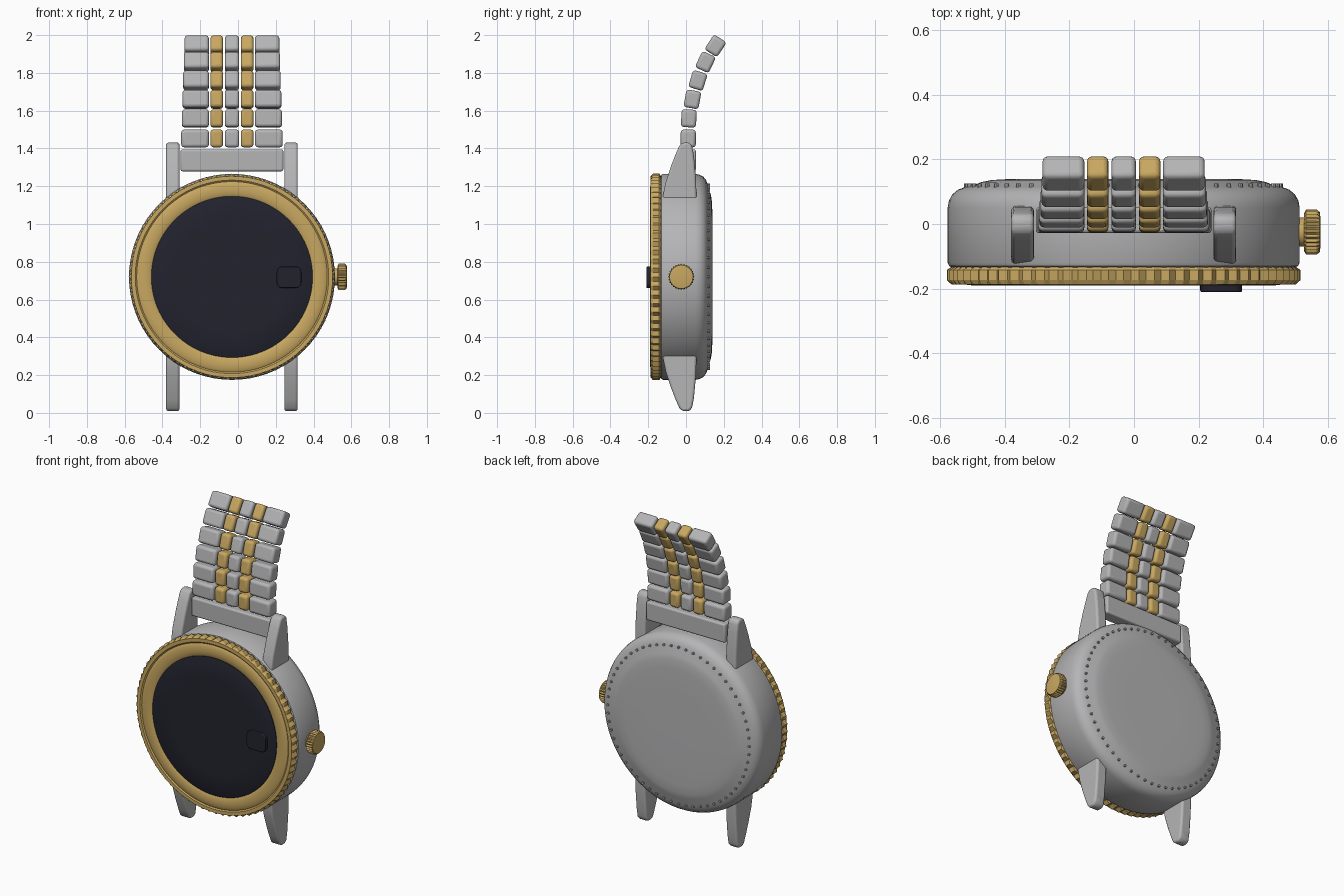
import bpy, bmesh, math
from mathutils import Matrix, Vector

if "Cube" in bpy.data.objects:
    bpy.data.objects.remove(bpy.data.objects["Cube"])

CX, CZ = -0.032, 0.72  # dial centre


def material(name, color, metallic=0.0):
    m = bpy.data.materials.new(name)
    m.use_nodes = True
    m.diffuse_color = (*color, 1)
    m.node_tree.nodes["Principled BSDF"].inputs["Base Color"].default_value = (*color, 1)
    return m


STEEL = material("steel grey", (0.46, 0.46, 0.47))
GOLD = material("warm gold", (0.58, 0.39, 0.12))
GLASS = material("dark glass", (0.016, 0.016, 0.027))


def finish(bm, name, mat, bevel=0, angle=35):
    bmesh.ops.recalc_face_normals(bm, faces=bm.faces)
    mesh = bpy.data.meshes.new(name)
    bm.to_mesh(mesh)
    bm.free()
    mesh.materials.append(mat)
    ob = bpy.data.objects.new(name, mesh)
    bpy.context.collection.objects.link(ob)
    if bevel:
        mod = ob.modifiers.new("soft edges", "BEVEL")
        mod.width, mod.segments = bevel, 3
        mod.limit_method = "ANGLE"
    bpy.ops.object.select_all(action="DESELECT")
    ob.select_set(True)
    bpy.context.view_layer.objects.active = ob
    bpy.ops.object.shade_smooth_by_angle(angle=math.radians(angle))
    return ob


def lathe(name, profile, mat, steps=96, ridge=0, ridged=(), close=False, turn=None, angle=35):
    """Spin (radius, y) points about the y axis; ridged rows dip on every other step."""
    bm = bmesh.new()
    rings = []
    for i, (r, y) in enumerate(profile):
        ring = []
        for s in range(steps):
            a = 2 * math.pi * s / steps
            rr = r - ridge if i in ridged and s % 2 else r
            ring.append(bm.verts.new((rr * math.cos(a), y, rr * math.sin(a))))
        rings.append(ring)
    pairs = list(zip(rings, rings[1:]))
    if close:
        pairs.append((rings[-1], rings[0]))
    else:
        bm.faces.new(rings[0])
        bm.faces.new(rings[-1])
    for a, b in pairs:
        for s in range(steps):
            t = (s + 1) % steps
            bm.faces.new((a[s], a[t], b[t], b[s]))
    bm.transform(turn or Matrix.Translation((CX, 0, CZ)))
    return finish(bm, name, mat, angle=angle)


def box(name, centre, size, mat, bevel, tilt=0):
    bm = bmesh.new()
    bmesh.ops.create_cube(bm, size=1)
    bm.transform(Matrix.Translation(centre) @ Matrix.Rotation(tilt, 4, "X")
                 @ Matrix.Diagonal((*size, 1)))
    return finish(bm, name, mat, bevel)


# Case with rounded back edge and shallow domed back
lathe("case", [(0.53, -0.135), (0.54, -0.13), (0.545, -0.12), (0.545, 0.05), (0.541, 0.072),
               (0.53, 0.092), (0.513, 0.106), (0.49, 0.115), (0.462, 0.121), (0.44, 0.13),
               (0.41, 0.136), (0.36, 0.139), (0.2, 0.14)], STEEL)

# Ring of small studs on the back
bm = bmesh.new()
STUDS = 60
for i in range(STUDS):
    a = 2 * math.pi * i / STUDS
    spot = Matrix.Translation((CX + 0.487 * math.cos(a), 0.117, CZ + 0.487 * math.sin(a)))
    bmesh.ops.create_cone(bm, cap_ends=True, segments=8, radius1=0.007, radius2=0.007, depth=0.018,
                          matrix=spot @ Matrix.Rotation(math.pi / 2, 4, "X"))
finish(bm, "back_studs", STEEL)

# Bezel: knurled rim and domed inner ring
lathe("bezel_rim", [(0.49, -0.13), (0.532, -0.132), (0.547, -0.142), (0.547, -0.174),
                    (0.533, -0.187), (0.512, -0.187), (0.49, -0.17)],
      GOLD, steps=144, ridge=0.015, ridged=(2, 3), close=True, angle=25)
dome = [(0.465 + 0.048 * math.cos(math.pi * k / 12), -0.17 - 0.02 * math.sin(math.pi * k / 12))
        for k in range(13)]
lathe("bezel_dome", dome + [(0.417, -0.14), (0.513, -0.14)], GOLD, close=True, angle=50)

# Dial glass and date magnifier
lathe("dial_glass", [(0.427, -0.14), (0.427, -0.186), (0.422, -0.189), (0.3, -0.19)], GLASS)
bm = bmesh.new()
bmesh.ops.create_cube(bm, size=1)
bm.transform(Matrix.Translation((0.27, -0.197, 0.718)) @ Matrix.Diagonal((0.13, 0.026, 0.112, 1)))
upright = [e for e in bm.edges if abs((e.verts[0].co - e.verts[1].co).y) > 0.01]
bmesh.ops.bevel(bm, geom=upright, offset=0.028, segments=5, profile=0.5, affect="EDGES")
finish(bm, "date_magnifier", GLASS, 0.004)

# Crown on the side, spun about x
side = Matrix.Translation((0, -0.025, CZ)) @ Matrix.Rotation(-math.pi / 2, 4, "Z")
lathe("crown_stem", [(0.045, 0.49), (0.045, 0.54)], GOLD, steps=32, turn=side)
lathe("crown", [(0.058, 0.526), (0.07, 0.533), (0.07, 0.565), (0.062, 0.575), (0.04, 0.578)],
      GOLD, steps=56, ridge=0.007, ridged=(1, 2), turn=side, angle=25)

# Tapered lugs: a side profile (y, height above centre) extruded across x, mirrored
LUG = [(-0.122, 0.34), (-0.122, 0.43), (-0.108, 0.5), (-0.08, 0.585), (-0.055, 0.65), (-0.035, 0.695),
       (-0.02, 0.71), (0.015, 0.712), (0.032, 0.695), (0.042, 0.64), (0.052, 0.53), (0.056, 0.42), (0.056, 0.34)]
for sx, hand in ((-1, "right"), (1, "left")):
    for sz, level in ((1, "upper"), (-1, "lower")):
        bm = bmesh.new()
        x = CX + sx * 0.313
        face = bm.faces.new([bm.verts.new((x - 0.035, y, CZ + sz * h)) for y, h in LUG])
        out = bmesh.ops.extrude_face_region(bm, geom=[face])
        moved = [v for v in out["geom"] if isinstance(v, bmesh.types.BMVert)]
        bmesh.ops.translate(bm, verts=moved, vec=Vector((0.07, 0, 0)))
        finish(bm, f"{level}_{hand}_lug", STEEL, 0.013)

# End bar between the upper lugs
box("end_bar", (CX, 0.012, 1.337), (0.544, 0.08, 0.116), STEEL, 0.01)

# Bracelet rows (y, z, tilt in degrees), curling back and narrowing upward
ROWS = [(0.012, 1.453, 0), (0.015, 1.559, 3), (0.034, 1.66, 10),
        (0.063, 1.76, 17), (0.103, 1.857, 25), (0.156, 1.943, 33)]
for n, (y, z, deg) in enumerate(ROWS, 1):
    edge = 0.272 - 0.0035 * n
    columns = [("outer", 0.122, edge, STEEL), ("gold", 0.047, 0.114, GOLD)]
    tilt = -math.radians(deg)
    box(f"centre_link_{n}", (CX, y, z), (0.076, 0.08, 0.094), STEEL, 0.016, tilt)
    for kind, a, b, mat in columns:
        for s, hand in ((-1, "right"), (1, "left")):
            box(f"{kind}_{hand}_link_{n}", (CX + s * (a + b) / 2, y, z),
                (b - a, 0.08, 0.094), mat, 0.016, tilt)
